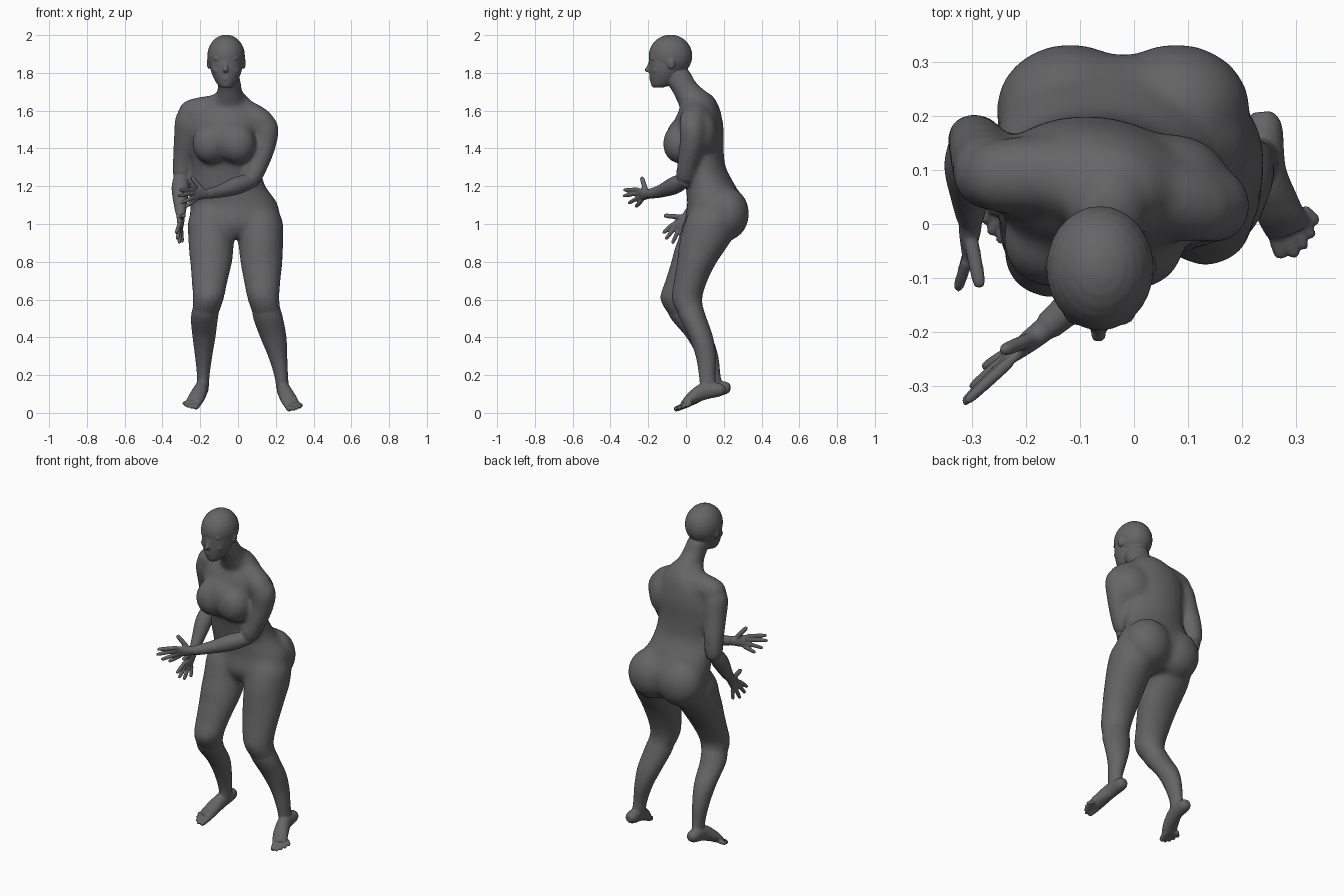
import bpy
import bmesh
from math import sin, cos, pi
from mathutils import Vector, Matrix

default_cube = bpy.data.objects.get("Cube")
if default_cube:
    bpy.data.objects.remove(default_cube, do_unlink=True)

skin = bpy.data.materials.new("dark grey skin")
skin.use_nodes = True
GREY = (.13, .13, .13, 1)
skin.diffuse_color = GREY
skin.node_tree.nodes["Principled BSDF"].inputs["Base Color"].default_value = GREY

X_AXIS, Y_AXIS, Z_AXIS = Vector((1, 0, 0)), Vector((0, 1, 0)), Vector((0, 0, 1))
SIDES, STEPS = 28, 5
parts = []


def finish(name, bm):
    """Turn a bmesh into a named part of the figure."""
    bmesh.ops.recalc_face_normals(bm, faces=bm.faces)
    mesh = bpy.data.meshes.new(name)
    bm.to_mesh(mesh)
    bm.free()
    mesh.materials.append(skin)
    part = bpy.data.objects.new(name, mesh)
    bpy.context.collection.objects.link(part)
    parts.append(part)


def smooth_path(rings):
    """Pass a smooth curve through the given rings (position and radii)."""
    rings = [list(r) + [r[-1]] * (5 - len(r)) for r in rings]
    padded = [rings[0]] + rings + [rings[-1]]
    result = []
    for p, q, r, s in zip(padded, padded[1:], padded[2:], padded[3:]):
        for step in range(STEPS):
            t = step / STEPS
            result.append([b + t * ((c - a) + t * ((2*a - 5*b + 4*c - d) + t * (3*b - a - 3*c + d))) / 2
                           for a, b, c, d in zip(p, q, r, s)])
    result.append(rings[-1])
    return result


def loft(name, rings, ref=None, twist=0):
    """Skin ellipses along a path; level rings unless a reference axis is given."""
    path = smooth_path(rings)
    centres = [Vector(r[:3]) for r in path]
    bm = bmesh.new()
    loops = []
    for i, ring in enumerate(path):
        if ref is None:
            turn = Matrix.Rotation(twist * i / len(path), 3, "Z")
            u, v = turn @ X_AXIS, turn @ Y_AXIS
        else:
            ahead = centres[min(i + 1, len(path) - 1)]
            tangent = (ahead - centres[max(i - 1, 0)]).normalized()
            u = (ref - tangent * ref.dot(tangent)).normalized()
            v = tangent.cross(u)
        angles = [2 * pi * k / SIDES for k in range(SIDES)]
        loops.append([bm.verts.new(centres[i] + u * ring[3] * cos(a) + v * ring[4] * sin(a))
                      for a in angles])
    for low, high in zip(loops, loops[1:]):
        for k in range(SIDES):
            n = (k + 1) % SIDES
            bm.faces.new((low[k], low[n], high[n], high[k]))
    bm.faces.new(loops[0])
    bm.faces.new(loops[-1])
    finish(name, bm)


def blob(name, centre, radii):
    """Ellipsoid for rounded masses."""
    bm = bmesh.new()
    bmesh.ops.create_uvsphere(bm, u_segments=SIDES, v_segments=SIDES // 2, radius=1)
    bmesh.ops.scale(bm, vec=radii, verts=bm.verts)
    bmesh.ops.translate(bm, vec=centre, verts=bm.verts)
    finish(name, bm)


def fuse(name, voxel, iterations, swell):
    """Melt all parts so far into one smooth skin; swelling makes up for shrinkage."""
    bpy.ops.object.select_all(action="DESELECT")
    for part in parts:
        part.select_set(True)
    bpy.context.view_layer.objects.active = parts[0]
    bpy.ops.object.join()
    body = bpy.context.view_layer.objects.active
    body.name = body.data.name = name
    melt = body.modifiers.new("melt", "REMESH")
    melt.mode = "VOXEL"
    melt.voxel_size = voxel
    melt.use_smooth_shade = True
    soften = body.modifiers.new("soften", "SMOOTH")
    soften.iterations = iterations
    fill = body.modifiers.new("fill", "DISPLACE")
    fill.mid_level = 0
    fill.strength = swell
    bpy.ops.object.convert(target="MESH")
    parts[:] = [body]


def digit(name, base, tip, thick):
    """Finger or toe, tapering to a rounded tip."""
    base, tip = Vector(base), Vector(tip)
    taper = ((0, 1), (.5, 1), (.85, .9), (.97, .65), (1, .3))
    ref = X_AXIS if abs((tip - base).normalized().x) < .8 else Z_AXIS
    loft(name, [(*base.lerp(tip, t), thick * s) for t, s in taper], ref)


def hand(side, wrist, index, little, tips, thumb):
    wrist, index, little = Vector(wrist), Vector(index), Vector(little)
    spread = index - little
    knuckle = (index + little) / 2
    half = spread.length / 2
    loft(side + "_palm", [(*wrist, .024, .022),
                          (*wrist.lerp(knuckle, .5), half * .95, .019),
                          (*knuckle, half * 1.2, .012)], spread)
    for k, tip in enumerate(tips):
        digit(side + "_finger", index.lerp(little, k / 3), tip, .0105)
    digit(side + "_thumb", wrist.lerp(index, .3), thumb, .013)


def foot(side, mirror, shift):
    """Foot with raised heel, sole, and five toes."""
    def place(x, y, z, *radii):
        return (mirror * x + shift[0], y + shift[1], z + shift[2], *radii)
    loft(side + "_foot", [place(.238, .207, .122, .018), place(.24, .18, .122, .034),
                          place(.245, .1, .115, .036, .044), place(.262, .04, .084, .042, .035),
                          place(.28, 0, .053, .043, .024), place(.287, -.015, .044, .037, .016)], X_AXIS)
    inner, outer = Vector(place(.259, -.005, .04)), Vector(place(.312, .028, .05))
    tips = [(.275, -.062, .017), (.3, -.062, .018), (.318, -.046, .023),
            (.332, -.024, .03), (.341, .002, .037)]
    for k, tip in enumerate(tips):
        digit(side + "_toe", inner.lerp(outer, k / 4), place(*tip), .0105 if k else .015)


# Torso, leaning forward with the left shoulder turned ahead
loft("torso", [(-.015, .13, .93, .11, .1), (-.015, .145, 1, .22, .15),
               (-.02, .16, 1.1, .23, .15), (-.055, .13, 1.2, .198, .129),
               (-.06, .095, 1.3, .178, .112), (-.07, .075, 1.4, .183, .12),
               (-.07, .065, 1.5, .192, .13), (-.065, .07, 1.58, .182, .112),
               (-.055, .075, 1.64, .13, .087), (-.045, .055, 1.69, .077, .073)], twist=-.2)
loft("shoulder_girdle", [(-.303, .09, 1.575, .03), (-.265, .088, 1.587, .063), (-.17, .09, 1.605, .069),
                         (-.06, .075, 1.61, .071), (.06, .05, 1.575, .071),
                         (.14, .03, 1.53, .064), (.178, .025, 1.515, .035)], Z_AXIS)
blob("left_shoulder_blade", (.06, .09, 1.48), (.11, .075, .12))
blob("chest", (-.075, .0, 1.45), (.155, .105, .118))
for side, x, y in (("right", -.148, -.03), ("left", -.002, -.035)):
    blob(side + "_breast", (x, y, 1.425), (.093, .085, .103))
for side, x in (("right", -.118), ("left", .078)):
    blob(side + "_buttock", (x, .213, 1.055), (.135, .118, .14))

# Neck
loft("neck", [(-.045, .057, 1.63, .09, .092), (-.043, .016, 1.7, .064, .086),
              (-.048, -.026, 1.75, .06, .076), (-.06, -.06, 1.82, .06, .075)])

# Upper arms: the right hangs back, the left comes forward
loft("right_upper_arm", [(-.258, .088, 1.6, .046), (-.265, .093, 1.55, .067), (-.275, .115, 1.46, .062),
                         (-.29, .145, 1.35, .053), (-.298, .157, 1.25, .046),
                         (-.3, .157, 1.22, .03)], X_AXIS)
loft("left_upper_arm", [(.125, .035, 1.56, .046), (.145, .035, 1.51, .067), (.141, .03, 1.43, .061),
                        (.116, .013, 1.34, .054), (.08, -.005, 1.25, .047),
                        (.07, -.01, 1.22, .033)], X_AXIS)

# Thighs
loft("left_thigh", [(.09, .14, 1.13, .07, .08), (.113, .13, 1.03, .116, .126),
                    (.12, .108, .93, .118, .135), (.122, .082, .86, .113, .12),
                    (.124, .058, .8, .109, .103), (.128, .025, .7, .095, .086),
                    (.135, .005, .6, .081, .078), (.16, .038, .5, .071, .064)])
loft("right_thigh", [(-.13, .14, 1.13, .07, .08), (-.14, .125, 1.03, .119, .126),
                     (-.142, .1, .93, .119, .135), (-.142, .06, .86, .115, .12),
                     (-.142, .028, .8, .109, .103), (-.15, -.02, .7, .093, .086),
                     (-.158, -.055, .6, .079, .079), (-.178, -.005, .5, .064, .067)])

# Melt the large masses together before adding finer parts
fuse("trunk", .012, 20, .003)

# Head
blob("skull", (-.063, -.082, 1.89), (.099, .115, .112))
loft("face", [(-.062, -.15, 1.722, .025, .025), (-.062, -.13, 1.74, .047, .055),
              (-.062, -.115, 1.78, .07, .077), (-.062, -.105, 1.83, .085, .09),
              (-.062, -.095, 1.9, .09, .1)])
loft("nose", [(-.064, -.185, 1.87, .007), (-.065, -.198, 1.835, .009),
              (-.066, -.206, 1.815, .014, .013), (-.066, -.194, 1.804, .011)])
for z in (1.778, 1.767):
    blob("lip", (-.065, -.182, z), (.022, .012, .006))
for side, sign in (("right", -1), ("left", 1)):
    blob(side + "_brow", (-.064 + sign * .034, -.169, 1.876), (.032, .019, .012))
    blob(side + "_cheek", (-.064 + sign * .038, -.152, 1.815), (.034, .028, .026))
    blob(side + "_ear", (-.062 + sign * .092, -.078, 1.852), (.011, .02, .031))

# Forearms and hands
loft("right_forearm", [(-.3, .165, 1.26, .036), (-.305, .11, 1.19, .046),
                       (-.305, .05, 1.1, .034), (-.303, .01, 1.05, .025)], X_AXIS)
hand("right", (-.303, .01, 1.05), (-.31, -.07, 1), (-.3, -.018, .965),
     [(-.327, -.122, .95), (-.322, -.108, .918), (-.312, -.073, .896), (-.295, -.03, .902)],
     (-.285, -.118, 1.045))
loft("left_forearm", [(.085, 0, 1.235, .036), (0, -.06, 1.205, .046),
                      (-.09, -.13, 1.175, .034), (-.16, -.19, 1.16, .026)], Z_AXIS)
hand("left", (-.16, -.19, 1.16), (-.23, -.255, 1.183), (-.225, -.232, 1.127),
     [(-.312, -.33, 1.18), (-.317, -.333, 1.148), (-.303, -.305, 1.11), (-.28, -.267, 1.09)],
     (-.245, -.235, 1.248))

# Lower legs and feet
loft("left_shin", [(.145, .016, .57, .073, .07), (.16, .038, .5, .078, .071),
                   (.187, .08, .4, .069, .063), (.21, .105, .3, .05, .053),
                   (.228, .112, .2, .036, .043), (.236, .12, .13, .033, .045)])
loft("right_shin", [(-.166, -.038, .57, .07, .072), (-.178, -.005, .5, .071, .075),
                    (-.18, .07, .4, .06, .067), (-.182, .115, .3, .045, .055),
                    (-.184, .14, .2, .033, .042), (-.186, .148, .14, .032, .045)])
foot("left", 1, (0, 0, 0))
foot("right", -1, (.05, .027, .01))

# Fuse everything into one continuous skin
fuse("human_body", .005, 4, .0005)
